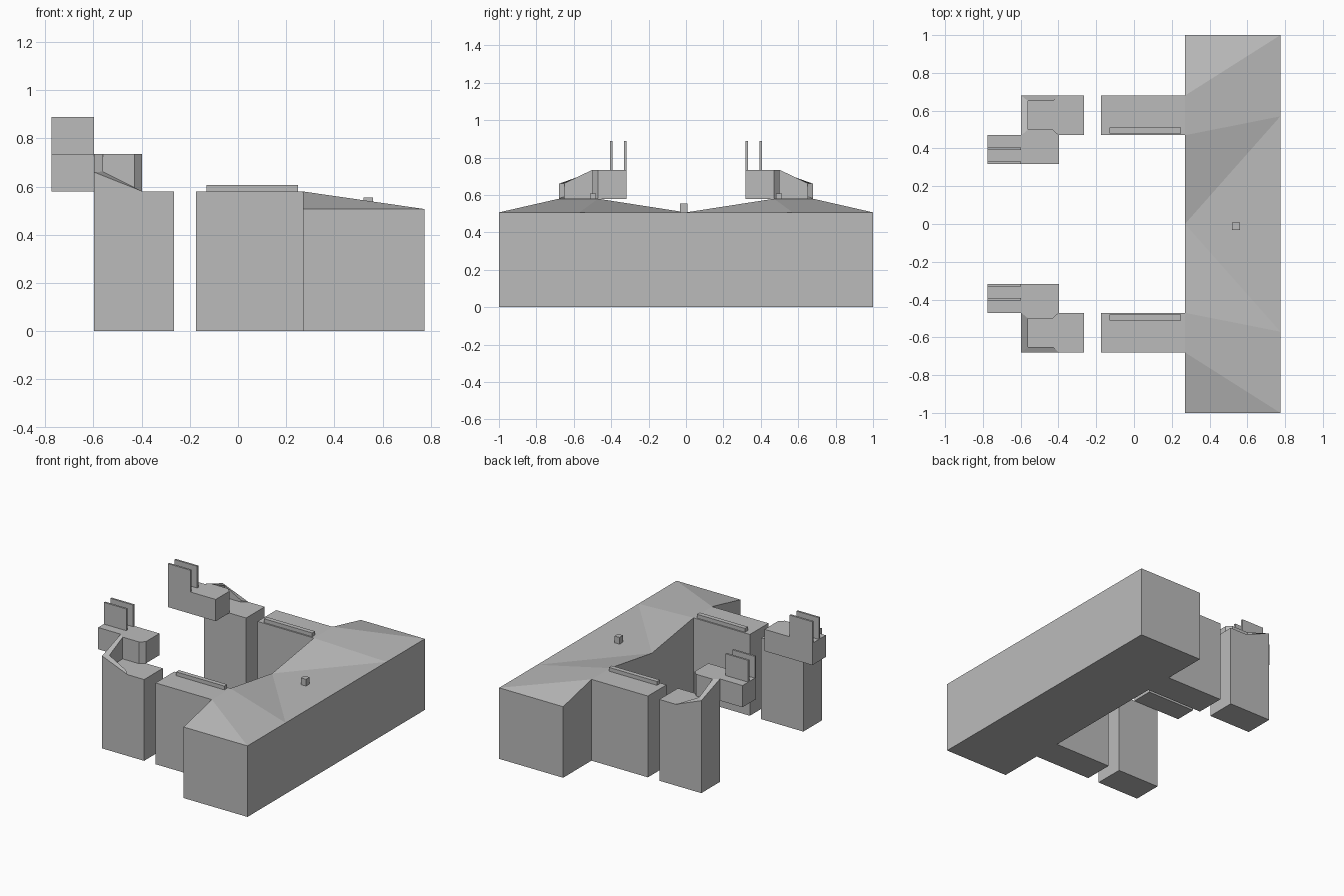
import bpy, bmesh

if "Cube" in bpy.data.objects:
    bpy.data.objects.remove(bpy.data.objects["Cube"])

# One flat grey for everything
grey = bpy.data.materials.new("plain_grey")
grey.diffuse_color = (0.5, 0.5, 0.5, 1)
grey.use_nodes = True
grey.node_tree.nodes["Principled BSDF"].inputs["Base Color"].default_value = grey.diffuse_color


def finish(name, bm):
    bmesh.ops.recalc_face_normals(bm, faces=bm.faces)
    mesh = bpy.data.meshes.new(name)
    bm.to_mesh(mesh)
    bm.free()
    mesh.materials.append(grey)
    obj = bpy.data.objects.new(name, mesh)
    bpy.context.collection.objects.link(obj)
    return obj


def prism(name, top, z0, side=1, tris=None):
    """Closed solid from a loop of (x, y, z) top points and a flat base at z0."""
    bm = bmesh.new()
    up = [bm.verts.new((x, y * side, z)) for x, y, z in top]
    low = [bm.verts.new((x, y * side, z0)) for x, y, z in top]
    n = len(top)
    for i in range(n):
        j = (i + 1) % n
        bm.faces.new((up[i], up[j], low[j], low[i]))
    bm.faces.new(low)
    for f in tris or [range(n)]:
        bm.faces.new([up[i] for i in f])
    return finish(name, bm)


def box(name, x, y, z, side=1):
    loop = [(x[0], y[0], z[1]), (x[1], y[0], z[1]),
            (x[1], y[1], z[1]), (x[0], y[1], z[1])]
    return prism(name, loop, z[0], side)


LOW, HIGH = 0.507, 0.58
BACK, FRONT = 0.27, 0.775

# Long main counter with a faceted top that rises towards the two arms
counter = [(FRONT, -1, LOW), (FRONT, -.68, LOW), (FRONT, -.57, LOW),
           (FRONT, .57, LOW), (FRONT, .68, LOW), (FRONT, 1, LOW),
           (BACK, 1, LOW), (BACK, .68, HIGH), (BACK, .47, HIGH),
           (BACK, 0, LOW), (BACK, -.47, HIGH), (BACK, -.68, HIGH),
           (BACK, -1, LOW)]
facets = [(0, 11, 12), (0, 1, 11), (1, 2, 10, 11), (2, 9, 10), (2, 3, 9),
          (3, 8, 9), (3, 4, 7, 8), (4, 5, 7), (5, 6, 7)]
prism("main_counter", counter, 0, tris=facets)

# Small cube on the counter
box("counter_knob", (.52, .56), (-.033, .007), (.50, .555))

for side, tag in ((1, "rear"), (-1, "front")):
    # Side arm with its raised rail
    box(tag + "_arm", (-.175, BACK), (.47, .68), (0, HIGH), side)
    box(tag + "_arm_rail", (-.13, .25), (.48, .512), (HIGH, .607), side)
    # Free-standing post
    box(tag + "_post", (-.597, -.265), (.47, .68), (0, HIGH), side)
    # Overhanging block with a chamfered foot on the post
    foot = [(-.775, .317), (-.398, .317), (-.398, .47), (-.43, .5),
            (-.56, .5), (-.597, .47), (-.775, .47)]
    prism(tag + "_overhang_block", [(x, y, .735) for x, y in foot],
          HIGH, side)
    # Two thin upright plates
    for i, y in enumerate((.317, .392)):
        box(f"{tag}_upright_plate_{i + 1}", (-.775, -.597), (y, y + .014),
            (.735, .89), side)
    # L-shaped parapet sloping down round the outer corner
    wall = [(-.597, .47, .735), (-.56, .5, .735), (-.56, .65, .663),
            (-.43, .65, .592), (-.398, .68, .581), (-.597, .68, .66)]
    prism(tag + "_parapet", wall, HIGH, side,
          tris=[(0, 1, 2, 5), (2, 3, 4, 5)])
